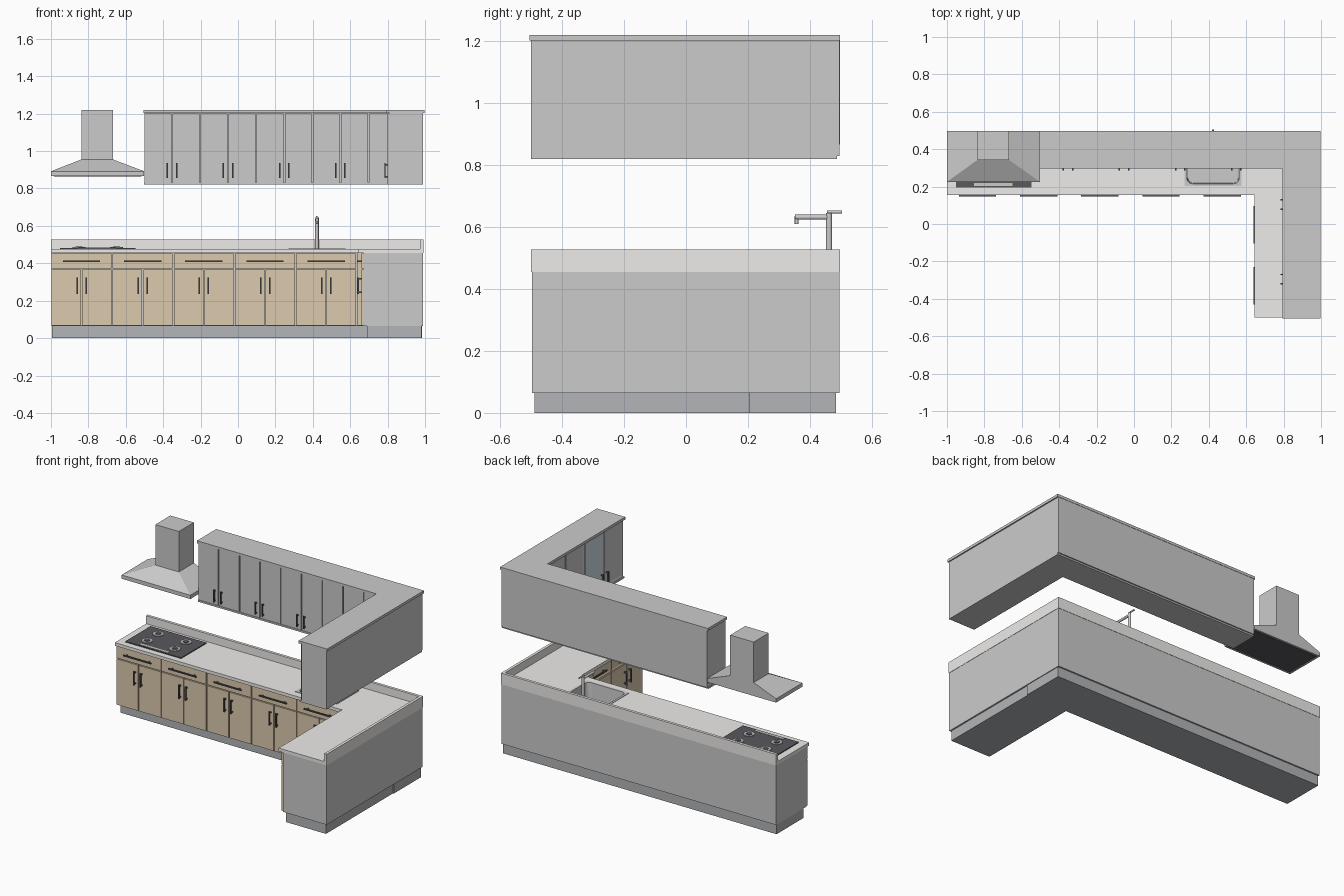
import bpy, bmesh, math
from mathutils import Vector

if "Cube" in bpy.data.objects:
    bpy.data.objects.remove(bpy.data.objects["Cube"])


def mat(name, r, g, b):
    m = bpy.data.materials.new(name)
    m.diffuse_color = (r, g, b, 1)
    m.use_nodes = True
    m.node_tree.nodes["Principled BSDF"].inputs["Base Color"].default_value = m.diffuse_color
    return m


WOOD = mat("wood", 0.72, 0.59, 0.43)
STONE = mat("stone", 0.85, 0.84, 0.82)
KICK = mat("kick_grey", 0.45, 0.46, 0.48)
DARK = mat("dark", 0.1, 0.1, 0.11)
GLASS = mat("glass", 0.62, 0.74, 0.78)
METAL = mat("metal", 0.55, 0.55, 0.56)


def finish(name, bm, *mats):
    bmesh.ops.recalc_face_normals(bm, faces=bm.faces)
    me = bpy.data.meshes.new(name)
    bm.to_mesh(me)
    bm.free()
    for m in mats:
        if m:
            me.materials.append(m)
    ob = bpy.data.objects.new(name, me)
    bpy.context.collection.objects.link(ob)
    return ob


def add_box(bm, a, b):
    vs = bmesh.ops.create_cube(bm, size=1)["verts"]
    for v in vs:
        v.co = [(p + q) / 2 + c * (q - p) for p, q, c in zip(a, b, v.co)]


def box(name, a, b, m=None):
    bm = bmesh.new()
    add_box(bm, a, b)
    return finish(name, bm, m)


def prism(name, pts, z0, z1, m=None):
    bm = bmesh.new()
    f = bm.faces.new([bm.verts.new((x, y, z0)) for x, y in pts])
    ext = bmesh.ops.extrude_face_region(bm, geom=[f])["geom"]
    bmesh.ops.translate(bm, vec=(0, 0, z1 - z0),
                        verts=[g for g in ext if isinstance(g, bmesh.types.BMVert)])
    return finish(name, bm, m)


def ell(name, x0, x1, y0, y1, xi, yi, z0, z1, m=None):
    return prism(name, [(x0, yi), (xi, yi), (xi, y0), (x1, y0), (x1, y1), (x0, y1)], z0, z1, m)


def rod(name, a, b, r, m=None, n=16):
    a, b = Vector(a), Vector(b)
    bpy.ops.mesh.primitive_cylinder_add(vertices=n, radius=r, depth=(b - a).length,
                                        location=(a + b) / 2)
    ob = bpy.context.object
    ob.name = name
    ob.rotation_euler = (b - a).to_track_quat('Z', 'Y').to_euler()
    bpy.ops.object.shade_smooth_by_angle()
    if m:
        ob.data.materials.append(m)
    return ob


# a run maps (along, outward, up) onto the back wall or the side leg
def back(face):
    return lambda u, n, z: Vector((u, face - n, z))


def leg(face):
    return lambda u, n, z: Vector((face - n, u, z))


def panel(name, run, u0, u1, z0, z1, thick, rim, m=None, inner=None):
    bm = bmesh.new()
    g = 0.003
    add_box(bm, (u0 + g, 0, z0), (u1 - g, thick, z1))
    for v in bm.verts:
        v.co = run(*v.co)
    bmesh.ops.recalc_face_normals(bm, faces=bm.faces)
    out = run(0, 1, 0) - run(0, 0, 0)
    front = max(bm.faces, key=lambda f: f.normal.dot(out))
    bmesh.ops.inset_individual(bm, faces=[front], thickness=rim, depth=-0.004)
    if inner:
        front.material_index = 1
    return finish(name, bm, m, inner)


GREY = mat("cabinet_grey", 0.8, 0.8, 0.8)


def handle(name, run, u, z, length, reach, thick, flat=False):
    bm = bmesh.new()
    h, t = length / 2, 0.004
    du, dz = (h, t) if flat else (t, h)
    add_box(bm, (u - du, reach - 0.007, z - dz), (u + du, reach, z + dz))
    for s in (-0.8, 0.8):
        cu, cz = (u + s * h, z) if flat else (u, z + s * h)
        add_box(bm, (cu - t, thick - 0.002, cz - t), (cu + t, reach - 0.004, cz + t))
    for v in bm.verts:
        v.co = run(*v.co)
    return finish(name, bm, DARK)


# lower carcass, plinth and worktop
carcass = ell("lower_carcass", -0.998, 0.99, -0.497, 0.495, 0.672, 0.18, 0.065, 0.455)
box("back_plinth", (-0.995, 0.205, 0), (0.985, 0.485, 0.065), KICK)
box("leg_plinth", (0.69, -0.49, 0), (0.98, 0.205, 0.065), KICK)
top = ell("worktop", -1, 0.992, -0.5, 0.497, 0.645, 0.155, 0.455, 0.476, STONE)
ell("splashback", -1, 0.992, -0.5, 0.497, 0.974, 0.479, 0.476, 0.528, STONE)

# lower drawers and door pairs
units = [(back(0.18), -1 + i * 0.327, 0.327) for i in range(5)]
units += [(leg(0.672), -0.493 + i * 0.326, 0.326) for i in range(2)]
for run, u, w in units:
    mid = u + w / 2
    panel("drawer_front", run, u, u + w, 0.372, 0.453, 0.013, 0.014, WOOD)
    handle("drawer_handle", run, mid, 0.41, 0.2, 0.032, 0.013, True)
    for s in (-1, 1):
        panel("lower_door", run, min(mid, mid + s * w / 2), max(mid, mid + s * w / 2),
              0.067, 0.366, 0.013, 0.025, WOOD)
        handle("lower_door_handle", run, mid + s * 0.024, 0.28, 0.09, 0.032, 0.013)
box("corner_filler", (0.635, 0.168, 0.067), (0.672, 0.18, 0.455), WOOD)

# upper cabinets with cornice and base strip
ell("upper_carcass", -0.5, 0.99, -0.5, 0.495, 0.81, 0.315, 0.83, 1.203)
ell("cornice", -0.506, 0.998, -0.505, 0.497, 0.793, 0.298, 1.203, 1.22)
ell("upper_base_strip", -0.503, 0.99, -0.5, 0.487, 0.797, 0.303, 0.82, 0.831)
ub, ul = back(0.315), leg(0.81)
doors = [(ub, -0.503 + i * 0.15, 0.15, i in (2, 5)) for i in range(8)]
doors += [(ub, 0.697, 0.113, True)]
doors += [(ul, -0.495 + i * 0.2, 0.2, i == 1) for i in range(4)]
for run, u, w, glazed in doors:
    panel("glass_door" if glazed else "upper_door", run, u, u + w, 0.833, 1.201, 0.011,
          0.02, GREY if glazed else None, GLASS if glazed else None)
for run, u in [(ub, -0.353 + i * 0.3) for i in range(4)] + [(ul, -0.295), (ul, 0.105)]:
    for s in (-0.025, 0.025):
        handle("upper_door_handle", run, u + s, 0.895, 0.08, 0.028, 0.011)

# extractor hood: skirt, sloped canopy, chimney
box("hood_skirt", (-1, 0.225, 0.867), (-0.502, 0.497, 0.892))
bm = bmesh.new()
rings = []
for x0, x1, y0, z in ((-1, -0.502, 0.225, 0.892), (-0.838, -0.668, 0.342, 0.955)):
    rings.append([bm.verts.new((x, y, z)) for x, y in
                  ((x0, y0), (x1, y0), (x1, 0.497), (x0, 0.497))])
for i in range(4):
    j = (i + 1) % 4
    bm.faces.new((rings[0][i], rings[0][j], rings[1][j], rings[1][i]))
finish("hood_canopy", bm)
box("hood_chimney", (-0.838, 0.342, 0.95), (-0.668, 0.497, 1.22))
box("hood_filter", (-0.985, 0.24, 0.864), (-0.517, 0.485, 0.868), DARK)

# hob with burners and control strip
box("hob", (-0.952, 0.195, 0.476), (-0.548, 0.455, 0.482), DARK)
box("hob_controls", (-0.855, 0.203, 0.482), (-0.65, 0.22, 0.484), METAL)
for x in (-0.85, -0.65):
    for y in (0.275, 0.39):
        rod("burner", (x, y, 0.482), (x, y, 0.486), 0.035, KICK, 24)
        rod("burner_cap", (x, y, 0.486), (x, y, 0.489), 0.018, DARK, 24)


# sink bowl set into a cut in the worktop
def rounded(x0, x1, y0, y1, r, n=5):
    pts = []
    for k, (cx, cy) in enumerate(((x1 - r, y1 - r), (x0 + r, y1 - r),
                                  (x0 + r, y0 + r), (x1 - r, y0 + r))):
        for i in range(n + 1):
            a = math.pi / 2 * (k + i / n)
            pts.append((cx + r * math.cos(a), cy + r * math.sin(a)))
    return pts


cutter = prism("sink_cutter", rounded(0.278, 0.567, 0.21, 0.427, 0.02), 0.36, 0.6)
cutter.hide_render = True
cutter.hide_viewport = True
for ob in (carcass, top):
    mod = ob.modifiers.new("sink_hole", 'BOOLEAN')
    mod.operation = 'DIFFERENCE'
    mod.object = cutter
bm = bmesh.new()
prev = None
for d, r, z in ((0, 0.004, 0.476), (0, 0.004, 0.479), (0.013, 0.03, 0.479), (0.017, 0.03, 0.375)):
    ring = [bm.verts.new((x, y, z)) for x, y in
            rounded(0.27 + d, 0.575 - d, 0.202 + d, 0.435 - d, r)]
    if prev:
        for i in range(len(ring)):
            j = (i + 1) % len(ring)
            bm.faces.new((prev[i], prev[j], ring[j], ring[i]))
    prev = ring
bm.faces.new(prev)
finish("sink", bm, METAL)
rod("sink_drain", (0.422, 0.32, 0.375), (0.422, 0.32, 0.378), 0.02, DARK)

# tap
rod("tap_post", (0.422, 0.462, 0.476), (0.422, 0.462, 0.645), 0.01, METAL)
rod("tap_spout", (0.422, 0.462, 0.632), (0.422, 0.352, 0.632), 0.008, METAL)
rod("tap_nozzle", (0.422, 0.357, 0.636), (0.422, 0.357, 0.61), 0.006, METAL)
rod("tap_lever", (0.422, 0.455, 0.649), (0.422, 0.504, 0.649), 0.005, METAL)
